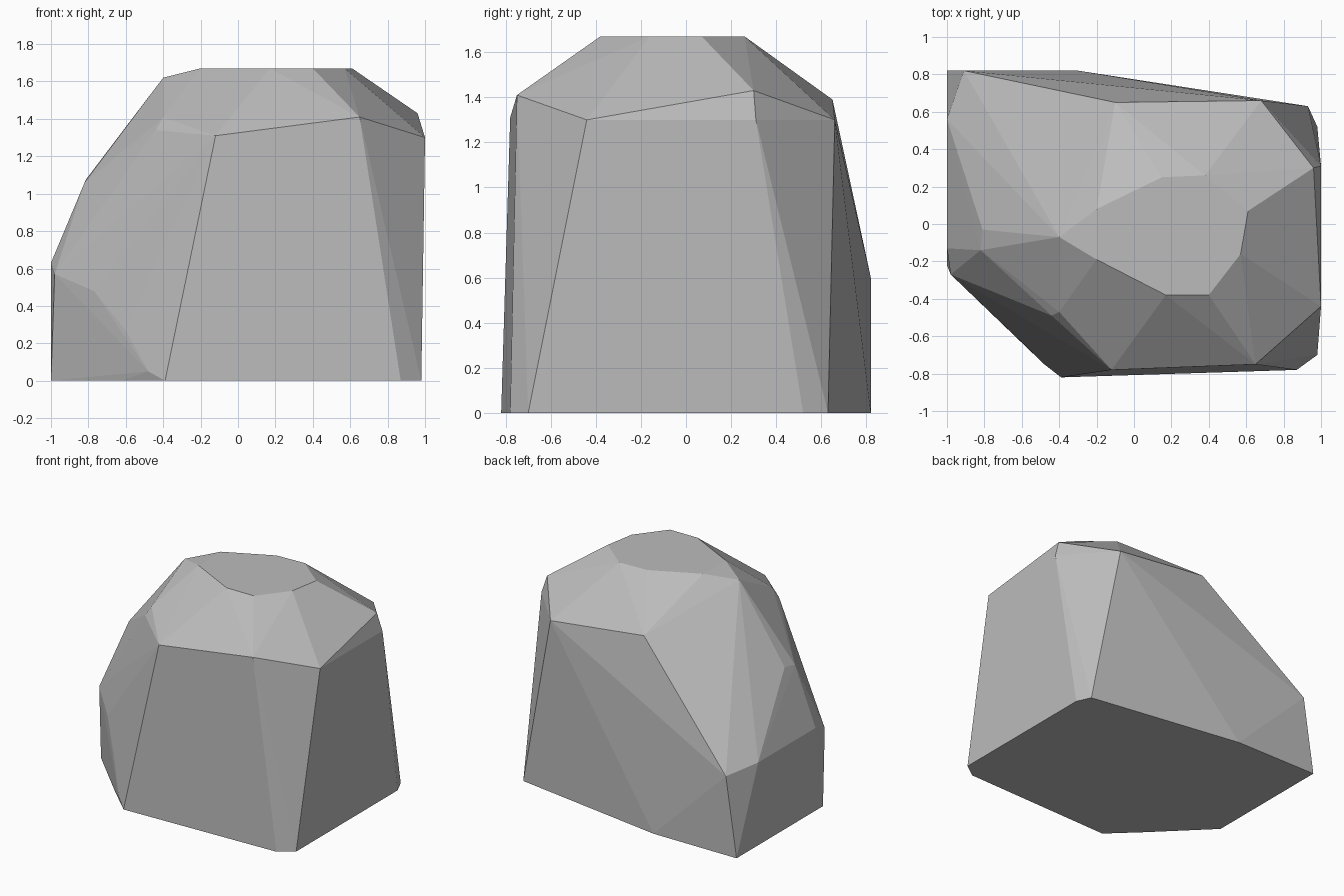
import bpy
import bmesh
import math

# Remove the default object
default_object = bpy.data.objects.get("Cube")
if default_object:
    bpy.data.objects.remove(default_object, do_unlink=True)


def make_material(name, colour):
    material = bpy.data.materials.new(name)
    material.use_nodes = True
    material.diffuse_color = colour
    shader = next(node for node in material.node_tree.nodes
                  if node.type == "BSDF_PRINCIPLED")
    shader.inputs["Base Color"].default_value = colour
    shader.inputs["Roughness"].default_value = 0.9
    return material


def level(outline, height):
    """Place a flat outline at one height."""
    return [(x, y, height) for x, y in outline]


def make_chiselled_block(name, points, material):
    """Wrap corner points in a convex faceted shell with flat shading."""
    mesh = bpy.data.meshes.new(name)
    shell = bmesh.new()
    for point in points:
        shell.verts.new(point)
    hull = bmesh.ops.convex_hull(shell, input=shell.verts[:])
    leftovers = {item for item in hull["geom_interior"] + hull["geom_unused"]
                 if isinstance(item, bmesh.types.BMVert) and item.is_valid}
    bmesh.ops.delete(shell, geom=list(leftovers), context="VERTS")
    # Merge coplanar triangles into broad facets
    bmesh.ops.dissolve_limit(shell, angle_limit=math.radians(1),
                             verts=shell.verts[:], edges=shell.edges[:])
    bmesh.ops.recalc_face_normals(shell, faces=shell.faces[:])
    for face in shell.faces:
        face.smooth = False
    shell.to_mesh(mesh)
    shell.free()
    mesh.materials.append(material)
    block = bpy.data.objects.new(name, mesh)
    bpy.context.collection.objects.link(block)
    return block


# Footprint on the ground
footprint = level([
    (-1, .82), (-.3, .82), (.93, .63), (.98, .52), (.98, -.7),
    (.87, -.78), (-.39, -.82), (-.62, -.6), (-1, -.22),
], 0)

# Flat crown
crown = level([
    (-.2, -.19), (.17, -.38), (.4, -.38), (.57, -.16),
    (.61, .07), (.38, .26), (.15, .25), (-.2, .08),
], 1.67)

# Shoulder corners below the crown
shoulder = [
    (-.4, -.07, 1.62), (-.1, .65, 1.39), (.68, .66, 1.3),
    (.96, .3, 1.43), (1, .31, 1.3), (1, -.44, 1.3),
    (.65, -.75, 1.41), (-.12, -.78, 1.31),
    (-.4, -.47, 1.41), (-.44, -.49, 1.34),
]

# Sloping flank and the worn corner under it
flank = [
    (-.81, -.03, 1.08), (-.82, -.14, 1.06),
    (-1, -.13, .63), (-1, .56, .63), (-.91, .82, .6),
    (-.98, -.27, .57), (-.77, -.47, .48),
    (-.6, -.63, .27), (-.48, -.75, .05),
]

stone_grey = make_material("stone grey", (.5, .5, .5, 1))
make_chiselled_block("boulder", footprint + crown + shoulder + flank, stone_grey)
